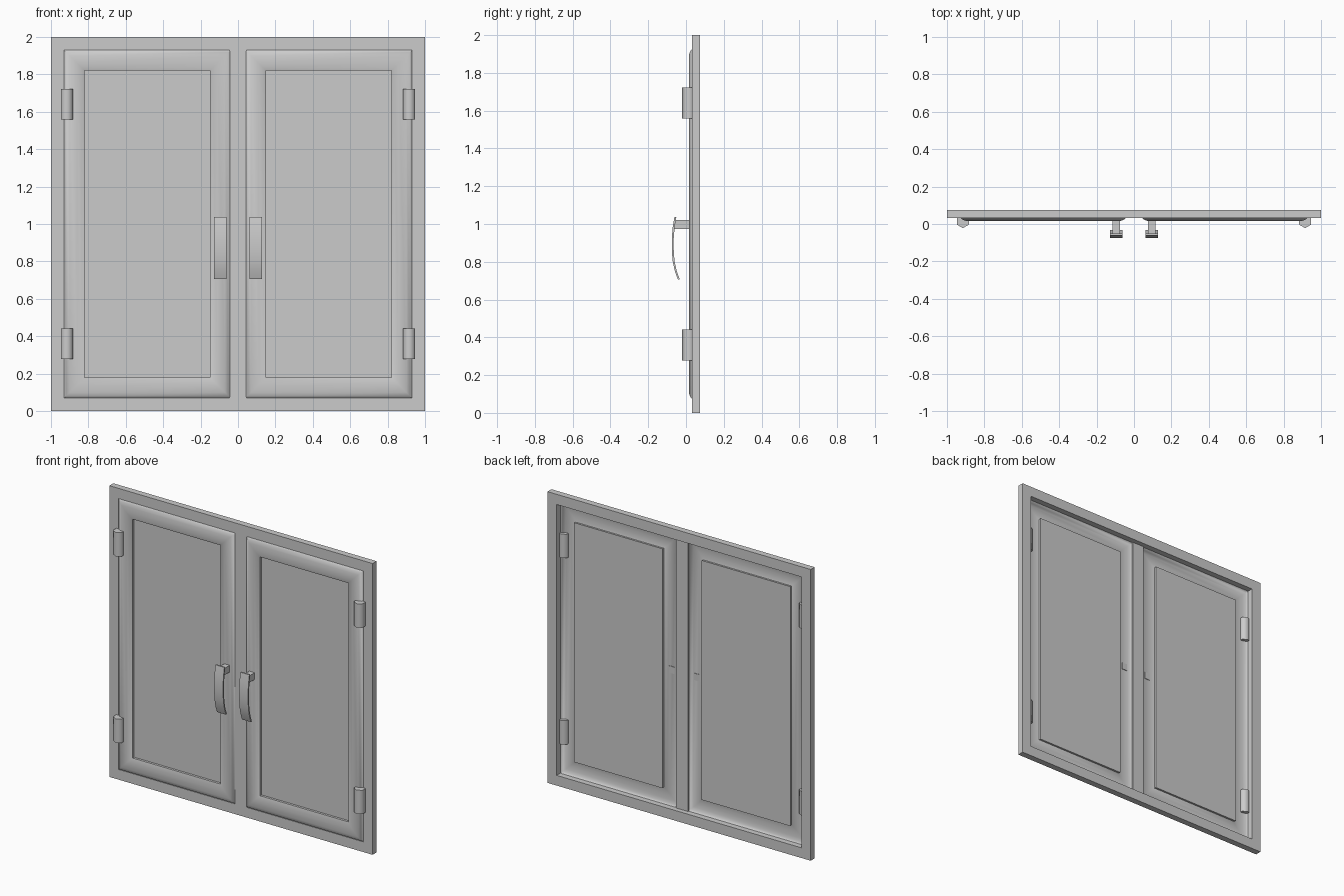
import bpy, bmesh, math
from mathutils import Matrix

if "Cube" in bpy.data.objects:
    bpy.data.objects.remove(bpy.data.objects["Cube"])


def finish(name, bm, smooth=None):
    bmesh.ops.recalc_face_normals(bm, faces=bm.faces)
    me = bpy.data.meshes.new(name)
    bm.to_mesh(me)
    bm.free()
    ob = bpy.data.objects.new(name, me)
    bpy.context.collection.objects.link(ob)
    if smooth:
        bpy.ops.object.select_all(action='DESELECT')
        ob.select_set(True)
        bpy.context.view_layer.objects.active = ob
        bpy.ops.object.shade_smooth_by_angle(angle=math.radians(smooth))
    return ob


def ring_frame(name, x0, x1, z0, z1, profile, closed, smooth=None):
    """Sweep a (inset, y) profile around a rectangle with mitred corners."""
    bm = bmesh.new()
    loops = []
    for d, y in profile:
        corners = [(x0 + d, z0 + d), (x1 - d, z0 + d), (x1 - d, z1 - d), (x0 + d, z1 - d)]
        loops.append([bm.verts.new((x, y, z)) for x, z in corners])
    n = len(loops)
    for i in range(n if closed else n - 1):
        a, b = loops[i], loops[(i + 1) % n]
        for k in range(4):
            bm.faces.new((a[k], a[(k + 1) % 4], b[(k + 1) % 4], b[k]))
    return finish(name, bm, smooth)


def extrude_x(name, pts, x0, x1, smooth=None):
    """Prism along x from a (y, z) outline."""
    bm = bmesh.new()
    f = bm.faces.new([bm.verts.new((x0, y, z)) for y, z in pts])
    r = bmesh.ops.extrude_face_region(bm, geom=[f])
    vs = [v for v in r['geom'] if isinstance(v, bmesh.types.BMVert)]
    bmesh.ops.translate(bm, verts=vs, vec=(x1 - x0, 0, 0))
    return finish(name, bm, smooth)


def rect(y0, y1, z0, z1):
    return [(y0, z0), (y1, z0), (y1, z1), (y0, z1)]


def sheet(name, x0, x1, z0, z1, y):
    bm = bmesh.new()
    bm.faces.new([bm.verts.new(p) for p in
                  ((x0, y, z0), (x1, y, z0), (x1, y, z1), (x0, y, z1))])
    return finish(name, bm)


# Outer frame and centre mullion
ring_frame("outer_frame", -1, 1, 0, 2,
           [(0, 0.032), (0, 0.075), (0.07, 0.075), (0.07, 0.032)], True)
extrude_x("centre_mullion", rect(0.032, 0.042, 0.07, 1.93), -0.045, 0.045)

# Sash: bevelled outside, gently rounded face, reveal back to the pane
SASH = [(0, 0.036), (0.012, 0.024), (0.03, 0.017), (0.07, 0.016),
        (0.095, 0.020), (0.11, 0.026), (0.11, 0.042)]

# Handle: curved grip centreline (y, z) with thickness
GRIP = [(-0.056, 1.038), (-0.065, 0.985), (-0.070, 0.925), (-0.070, 0.865),
        (-0.066, 0.805), (-0.054, 0.75), (-0.038, 0.707)]
grip_outline = [(y - 0.005, z) for y, z in GRIP] + [(y + 0.005, z) for y, z in reversed(GRIP)]

for s, side in ((-1, "left"), (1, "right")):
    def span(a, b):
        return sorted((s * a, s * b))
    ring_frame(side + "_sash", *span(0.04, 0.93), 0.07, 1.93, SASH, False, 40)
    sheet(side + "_pane", *span(0.148, 0.822), 0.178, 1.822, 0.042)
    extrude_x(side + "_handle_grip", grip_outline, *span(0.061, 0.129), 30)
    extrude_x(side + "_handle_post", rect(-0.062, 0.02, 0.973, 1.02), *span(0.075, 0.115))
    # Hexagonal hinge barrels, upper and lower
    for z, level in ((0.36, "lower"), (1.64, "upper")):
        bm = bmesh.new()
        bmesh.ops.create_cone(bm, cap_ends=True, segments=6, radius1=0.037,
                              radius2=0.037, depth=0.164)
        bmesh.ops.rotate(bm, verts=bm.verts, matrix=Matrix.Rotation(
            math.atan2(-1, 0) - math.atan2(bm.verts[:][0].co.y, bm.verts[:][0].co.x), 3, 'Z'))
        bmesh.ops.translate(bm, verts=bm.verts, vec=(s * 0.915, 0.015, z))
        finish(f"{side}_{level}_hinge", bm, 61)
